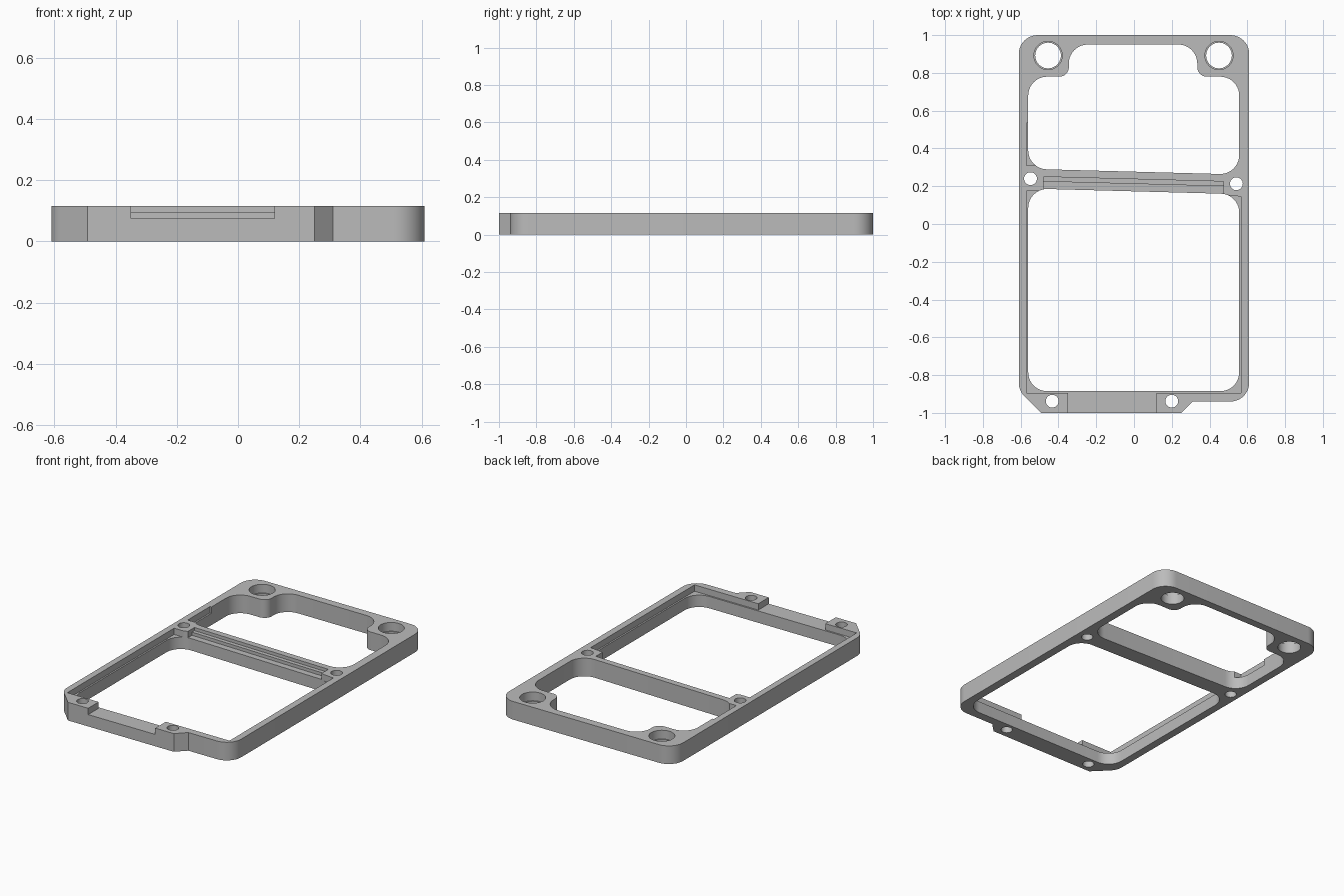
import bpy
import bmesh
import math
from mathutils import Vector

if "Cube" in bpy.data.objects:
    bpy.data.objects.remove(bpy.data.objects["Cube"], do_unlink=True)

HEIGHT = 0.115
LEDGE = 0.075      # floor of the recesses
R = 0.1            # common corner radius
BELOW, ABOVE = -0.1, 0.3

grey = bpy.data.materials.new("plain grey")
grey.use_nodes = True
grey.diffuse_color = (0.5, 0.5, 0.5, 1)
grey.node_tree.nodes["Principled BSDF"].inputs["Base Color"].default_value = (0.5, 0.5, 0.5, 1)


def rounded(corners, steps=10):
    """Outline with each (x, y, radius) corner filleted."""
    out = []
    n = len(corners)
    for i, (x, y, r) in enumerate(corners):
        p = Vector((x, y))
        if r == 0:
            out.append(p)
            continue
        a = (Vector(corners[i - 1][:2]) - p).normalized()
        b = (Vector(corners[(i + 1) % n][:2]) - p).normalized()
        half = a.angle(b) / 2
        centre = p + (a + b).normalized() * (r / math.sin(half))
        start = p + a * (r / math.tan(half)) - centre
        end = p + b * (r / math.tan(half)) - centre
        total = math.pi - 2 * half
        for k in range(steps + 1):
            t = k / steps
            out.append(centre + (start * math.sin((1 - t) * total)
                                 + end * math.sin(t * total)) / math.sin(total))
    return out


def circle(x, y, r, sides=40):
    return [Vector((x + r * math.cos(k * math.tau / sides),
                    y + r * math.sin(k * math.tau / sides))) for k in range(sides)]


def prism(name, outline, z0, z1):
    bm = bmesh.new()
    face = bm.faces.new([bm.verts.new((p.x, p.y, z0)) for p in outline])
    top = bmesh.ops.extrude_face_region(bm, geom=[face])["geom"]
    verts = [v for v in top if isinstance(v, bmesh.types.BMVert)]
    bmesh.ops.translate(bm, vec=(0, 0, z1 - z0), verts=verts)
    bmesh.ops.recalc_face_normals(bm, faces=bm.faces)
    mesh = bpy.data.meshes.new(name)
    bm.to_mesh(mesh)
    bm.free()
    mesh.materials.append(grey)
    obj = bpy.data.objects.new(name, mesh)
    bpy.context.collection.objects.link(obj)
    return obj


# Outer plate with the tab along the front
frame = prism("frame", rounded([
    (-0.61, 1, R), (-0.61, -0.882, R), (-0.492, -1, 0), (0.25, -1, 0),
    (0.31, -0.94, 0), (0.61, -0.94, R), (0.61, 1, R)]), 0, HEIGHT)


def cut(outline, z0=BELOW, z1=ABOVE):
    cutter = prism("cutter", outline, z0, z1)
    cutter.hide_render = True
    mod = frame.modifiers.new("cut", 'BOOLEAN')
    mod.operation = 'DIFFERENCE'
    mod.solver = 'EXACT'
    mod.object = cutter
    bpy.context.view_layer.objects.active = frame
    bpy.ops.object.modifier_apply(modifier=mod.name)
    bpy.data.objects.remove(cutter, do_unlink=True)


# Rear window, narrowed by the two corner lugs
cut(rounded([
    (-0.56, 0.292, R), (0.557, 0.262, R), (0.557, 0.78, R), (0.335, 0.78, 0.05),
    (0.335, 0.95, R), (-0.345, 0.95, R), (-0.345, 0.78, 0.05), (-0.56, 0.78, R)]))

# Front window
cut(rounded([(-0.56, -0.885, R), (0.557, -0.885, R),
             (0.557, 0.158, R), (-0.56, 0.188, R)]))

# Ledge around the front window, open through the front tab
cut([Vector(p) for p in [
    (-0.57, -0.895), (-0.35, -0.895), (-0.35, -1.1), (0.12, -1.1),
    (0.12, -0.895), (0.567, -0.895), (0.567, 0.145), (0.475, 0.155),
    (0.475, 0.2), (-0.48, 0.225), (-0.48, 0.175), (-0.57, 0.175)]], LEDGE)

# Shallow upper step along the crossbar
cut([Vector(p) for p in [(-0.48, 0.1), (0.475, 0.1), (0.475, 0.225), (-0.48, 0.25)]], 0.095)

# Small side recess in the rear window
cut([Vector(p) for p in [(-0.57, 0.31), (-0.45, 0.31), (-0.45, 0.535), (-0.57, 0.535)]], LEDGE)

# Corner lug holes with a counterbore
for x in (-0.455, 0.45):
    cut(circle(x, 0.892, 0.068))
    cut(circle(x, 0.892, 0.075), 0.06)

# Screw holes
for x, y in ((-0.548, 0.24), (0.542, 0.213), (-0.433, -0.938), (0.2, -0.938)):
    cut(circle(x, y, 0.034, 28))

bpy.ops.object.select_all(action='DESELECT')
frame.select_set(True)
bpy.context.view_layer.objects.active = frame
bpy.ops.object.shade_smooth_by_angle(angle=math.radians(30))
